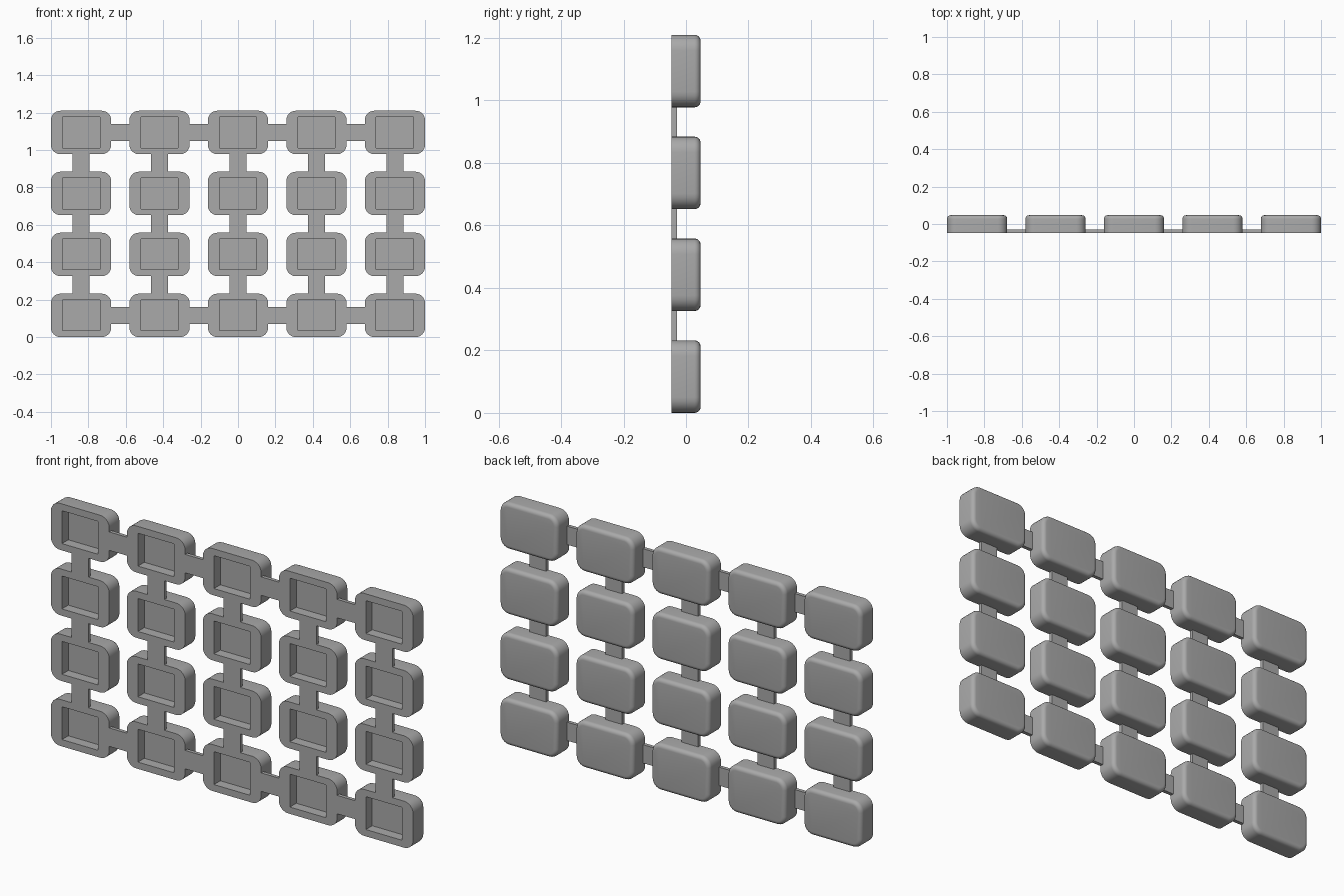
import bpy, bmesh, math

if "Cube" in bpy.data.objects:
    bpy.data.objects.remove(bpy.data.objects["Cube"], do_unlink=True)

COLS, ROWS = 5, 4
KEY_W, KEY_H, DEPTH = 0.322, 0.232, 0.094
PITCH_X = (2 - KEY_W) / (COLS - 1)
PITCH_Z = 0.326
FRONT, BACK = -DEPTH / 2, DEPTH / 2
CORNER, ROUND = 0.05, 0.02
POCKET_W, POCKET_H, POCKET_DEPTH = 0.2, 0.164, 0.05
STRIP, STRIP_DEPTH = 0.092, 0.018
STEPS = 6

grey = bpy.data.materials.new("mid_grey")
grey.use_nodes = True
grey.diffuse_color = (0.4, 0.4, 0.4, 1)
grey.node_tree.nodes["Principled BSDF"].inputs["Base Color"].default_value = (0.4, 0.4, 0.4, 1)


def ring(bm, w, h, radius, y):
    """Rounded rectangle of vertices in the xz plane."""
    verts = []
    for q, (sx, sz) in enumerate(((1, 1), (-1, 1), (-1, -1), (1, -1))):
        for i in range(STEPS + 1):
            a = math.pi / 2 * (q + i / STEPS)
            verts.append(bm.verts.new((sx * (w / 2 - radius) + radius * math.cos(a), y,
                                       sz * (h / 2 - radius) + radius * math.sin(a))))
    return verts


def finish(bm, name):
    bmesh.ops.recalc_face_normals(bm, faces=bm.faces)
    mesh = bpy.data.meshes.new(name)
    bm.to_mesh(mesh)
    bm.free()
    mesh.materials.append(grey)
    mesh.shade_smooth()
    mesh.set_sharp_from_angle(angle=math.radians(35))
    return mesh


def key_mesh():
    """Loft from pocket floor, over the front rim, to the rounded back."""
    bm = bmesh.new()
    rings = [ring(bm, POCKET_W, POCKET_H, 0, FRONT + POCKET_DEPTH),
             ring(bm, POCKET_W, POCKET_H, 0, FRONT),
             ring(bm, KEY_W, KEY_H, CORNER, FRONT)]
    for i in range(STEPS + 1):
        a = math.pi / 2 * i / STEPS
        inset = ROUND * (1 - math.cos(a))
        rings.append(ring(bm, KEY_W - 2 * inset, KEY_H - 2 * inset, CORNER - inset,
                          BACK - ROUND + ROUND * math.sin(a)))
    for a, b in zip(rings, rings[1:]):
        for i in range(len(a)):
            j = (i + 1) % len(a)
            bm.faces.new((a[i], a[j], b[j], b[i]))
    bm.faces.new(rings[0])
    bm.faces.new(rings[-1])
    # Collapse the pocket's square corners
    bmesh.ops.remove_doubles(bm, verts=bm.verts, dist=1e-5)
    return finish(bm, "key")


def strip_mesh(name, w, h):
    bm = bmesh.new()
    bmesh.ops.create_cube(bm, size=1)
    bmesh.ops.scale(bm, vec=(w, STRIP_DEPTH, h), verts=bm.verts)
    return finish(bm, name)


def place(name, mesh, x, y, z):
    obj = bpy.data.objects.new(name, mesh)
    obj.location = (x, y, z)
    bpy.context.collection.objects.link(obj)


key = key_mesh()
upright = strip_mesh("upright_link", STRIP, PITCH_Z - KEY_H)
cross = strip_mesh("cross_link", PITCH_X - KEY_W, STRIP)
strip_y = FRONT + STRIP_DEPTH / 2

for c in range(COLS):
    x = -1 + KEY_W / 2 + c * PITCH_X
    for r in range(ROWS):
        z = KEY_H / 2 + r * PITCH_Z
        place(f"key_{c}_{r}", key, x, 0, z)
        # Every column is linked upwards
        if r < ROWS - 1:
            place(f"upright_link_{c}_{r}", upright, x, strip_y, z + PITCH_Z / 2)
        # Only the top and bottom rows are linked sideways
        if c < COLS - 1 and r in (0, ROWS - 1):
            place(f"cross_link_{c}_{r}", cross, x + PITCH_X / 2, strip_y, z)
